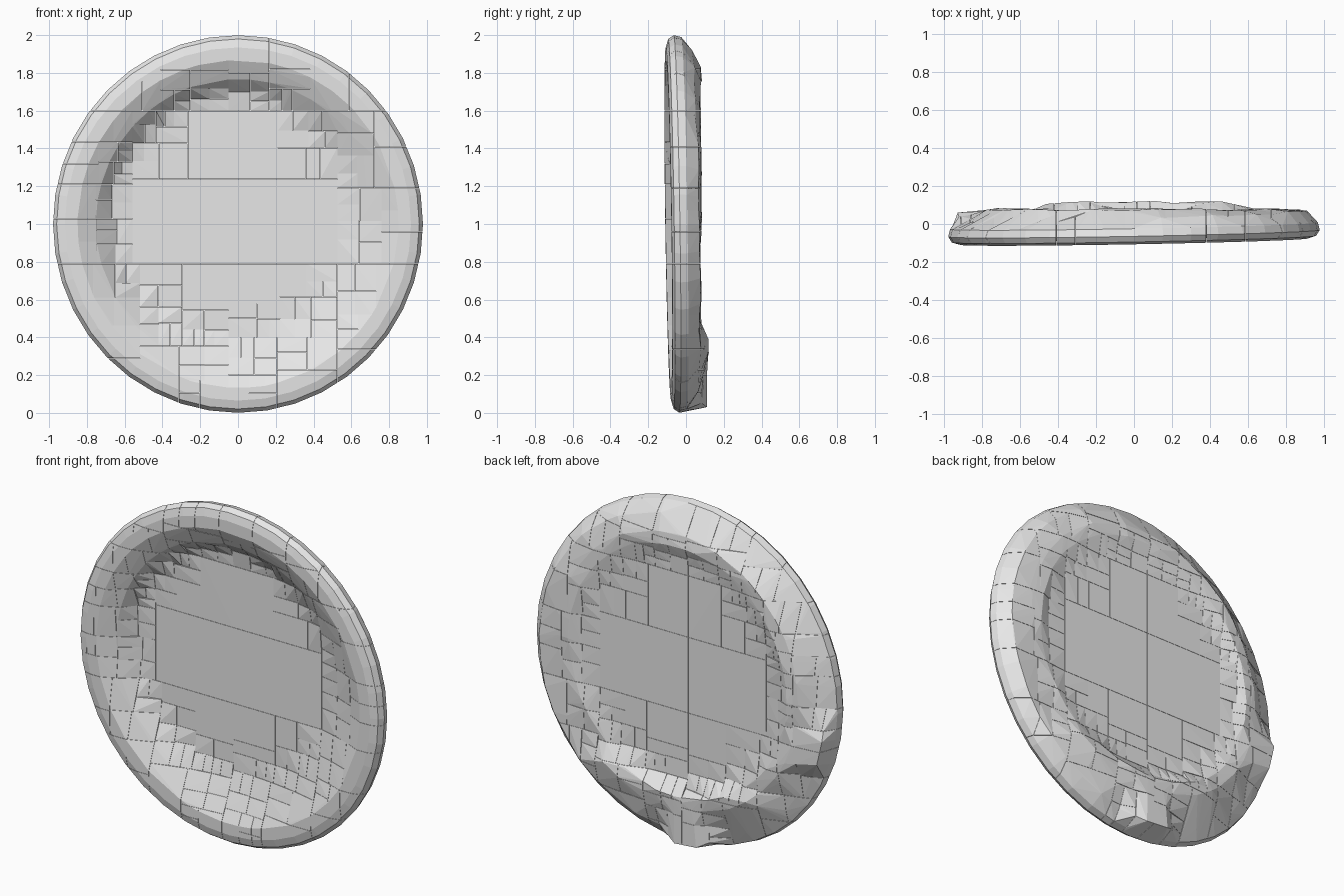
import bpy
import bmesh
import random
from mathutils import Vector

random.seed(7)

cube = bpy.data.objects.get("Cube")
if cube:
    bpy.data.objects.remove(cube, do_unlink=True)

stone = bpy.data.materials.new("pale_grey_stone")
stone.use_nodes = True
stone.diffuse_color = (0.8, 0.8, 0.8, 1)
stone.node_tree.nodes["Principled BSDF"].inputs["Base Color"].default_value = (0.8, 0.8, 0.8, 1)

# Dish section as (radius, depth): front floor, wall, rim, back slope, foot, back floor
PROFILE = [(0, 0.03), (0.62, 0.03), (0.68, 0.012), (0.77, -0.045), (0.87, -0.093),
           (0.935, -0.093), (0.98, -0.08), (1.0, -0.05), (0.99, -0.01), (0.93, 0.033),
           (0.8, 0.072), (0.73, 0.077), (0.67, 0.057), (0.62, 0.05), (0, 0.05)]
SEGMENTS = 40
MAX_EXCESS = 0.00011
GAP = 0.0014


def solid_dish():
    """Lathe the section around the depth axis, then tilt and roughen it."""
    bm = bmesh.new()
    verts = [bm.verts.new((r, y, 1)) for r, y in PROFILE]
    edges = [bm.edges.new(pair) for pair in zip(verts, verts[1:])]
    bmesh.ops.spin(bm, geom=verts + edges, cent=(0, 0, 1), axis=(0, 1, 0),
                   angle=6.2831853, steps=SEGMENTS, use_duplicate=False)
    bmesh.ops.remove_doubles(bm, verts=bm.verts[:], dist=0.001)
    for v in bm.verts:
        x, y, z = v.co
        radius = Vector((x, z - 1)).length
        if y > 0.04:
            # back floor and foot sit a little high, with a thicker foot below
            v.co.z += 0.04
            if radius > 0.7:
                v.co.y += random.uniform(-0.01, 0.01)
                if z < 0.4 and abs(x) < 0.55:
                    v.co.y += 0.038
        elif radius > 0.9 and y > 0.02:
            # back edge leans, with a raised tip below and a raised lip at one side
            v.co.y += 0.045 * x - 0.015 * (z - 1) + random.uniform(-0.01, 0.01)
            if abs(x + 0.1) < 0.12 and z < 0.5:
                v.co.y = 0.11
                v.co.z -= 0.04
            if x < -0.85 and 0.65 < z < 0.95:
                v.co.y = 0.06
                v.co.x -= 0.03
        elif radius > 0.7:
            v.co.y += 0.018 * x - 0.015 * (z - 1)
        elif radius > 0.1:
            # recess sits slightly off centre
            v.co.x -= 0.025
            v.co.z += 0.03
        v.co.x *= 0.98
    bmesh.ops.triangulate(bm, faces=bm.faces[:])
    bmesh.ops.recalc_face_normals(bm, faces=bm.faces[:])
    return bm


def half(bm, axis, place, sign):
    """Copy of the closed mesh on one side of an axis-aligned plane."""
    part = bm.copy()
    point, normal = Vector(), Vector()
    point[axis], normal[axis] = place, sign
    bmesh.ops.bisect_plane(part, geom=part.verts[:] + part.edges[:] + part.faces[:],
                           dist=1e-5, plane_co=point, plane_no=normal, clear_outer=True)
    rims = [e for e in part.edges if e.is_boundary]
    if rims:
        caps = bmesh.ops.holes_fill(part, edges=rims, sides=0)["faces"]
        bmesh.ops.triangulate(part, faces=caps)
    bmesh.ops.recalc_face_normals(part, faces=part.faces[:])
    return part


def hull_of(bm):
    """Convex block wrapped round a mesh."""
    block = bmesh.new()
    for v in bm.verts:
        block.verts.new(v.co)
    found = bmesh.ops.convex_hull(block, input=block.verts[:])
    spare = {g for key in ("geom_interior", "geom_unused") for g in found[key]
             if isinstance(g, bmesh.types.BMVert)}
    bmesh.ops.delete(block, geom=list(spare), context="VERTS")
    bmesh.ops.recalc_face_normals(block, faces=block.faces[:])
    return block


def span(bm, axis):
    values = [v.co[axis] for v in bm.verts]
    return min(values), max(values)


def split(bm, depth, blocks):
    """Halve a piece across its longer side until each part is nearly convex."""
    if len(bm.verts) < 4:
        return
    block = hull_of(bm)
    excess = abs(block.calc_volume()) - abs(bm.calc_volume())
    spans = {axis: span(bm, axis) for axis in (0, 2)}
    axis = max(spans, key=lambda a: spans[a][1] - spans[a][0])
    low, high = spans[axis]
    if depth == 0 or excess < MAX_EXCESS or high - low < 0.08:
        blocks.append(block)
        return
    place = low + (high - low) * random.uniform(0.42, 0.58)
    for sign in (1, -1):
        split(half(bm, axis, place, sign), depth - 1, blocks)


# Main courses, then finer blocks within each
pieces = [solid_dish()]
for axis, place in ((2, 0.79), (2, 1.6), (0, -0.05)):
    pieces = [half(p, axis, place, sign) for p in pieces for sign in (1, -1)]
blocks = []
for piece in pieces:
    split(piece, 8, blocks)

# Shrink blocks to leave joints, and sort them into floor, wall and rim
groups = {"floor_slabs": bmesh.new(), "wall_blocks": bmesh.new(), "rim_blocks": bmesh.new()}
for block in blocks:
    if not block.faces:
        continue
    centre, size = Vector(), Vector()
    for axis in range(3):
        a, b = span(block, axis)
        centre[axis], size[axis] = (a + b) / 2, b - a
    for v in block.verts:
        for axis in (0, 2):
            shrink = max(0.5, 1 - GAP / max(size[axis], 0.001))
            v.co[axis] = centre[axis] + (v.co[axis] - centre[axis]) * shrink
    radius = Vector((centre.x, centre.z - 1)).length
    name = "floor_slabs" if radius < 0.55 else "wall_blocks" if radius < 0.82 else "rim_blocks"
    target = groups[name]
    copies = {v: target.verts.new(v.co) for v in block.verts}
    for f in block.faces:
        target.faces.new([copies[v] for v in f.verts])

for name, bm in groups.items():
    mesh = bpy.data.meshes.new(name)
    bm.to_mesh(mesh)
    bm.free()
    mesh.materials.append(stone)
    bpy.context.collection.objects.link(bpy.data.objects.new(name, mesh))
